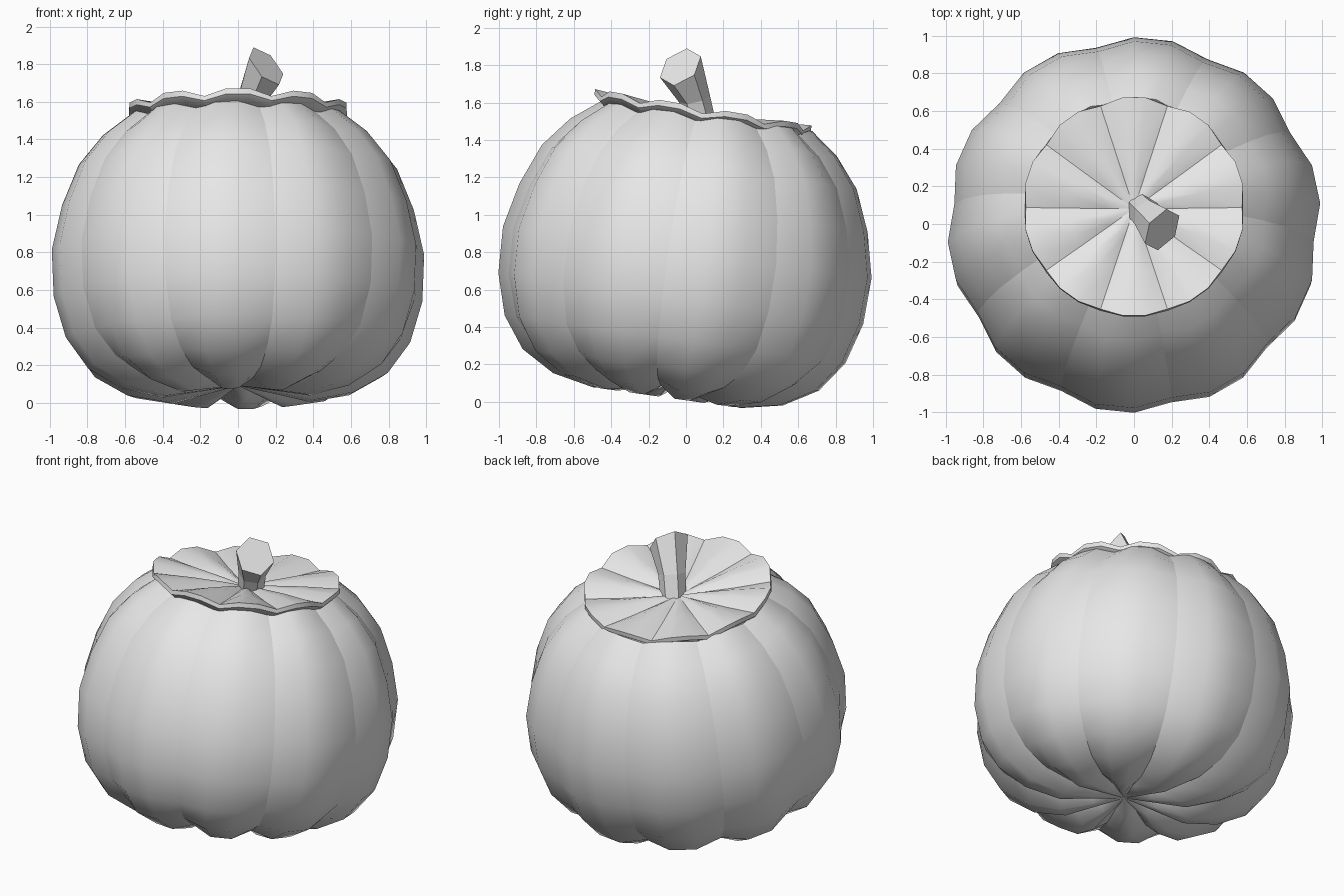
import bpy, bmesh, math
from mathutils import Vector, Matrix

cube = bpy.data.objects.get("Cube")
if cube:
    bpy.data.objects.remove(cube, do_unlink=True)

LOBES = 10
SIDES = LOBES * 3

grey = bpy.data.materials.new("plain grey")
grey.use_nodes = True
grey.diffuse_color = (0.8, 0.8, 0.8, 1)
grey.node_tree.nodes["Principled BSDF"].inputs["Base Color"].default_value = (0.8, 0.8, 0.8, 1)


def finish(bm, name, matrix):
    bmesh.ops.recalc_face_normals(bm, faces=bm.faces)
    bm.transform(matrix)
    mesh = bpy.data.meshes.new(name)
    bm.to_mesh(mesh)
    bm.free()
    mesh.materials.append(grey)
    obj = bpy.data.objects.new(name, mesh)
    bpy.context.collection.objects.link(obj)
    return obj


def bridge(bm, low, high, smooth=True):
    n = len(low)
    for i in range(n):
        j = (i + 1) % n
        bm.faces.new((low[i], low[j], high[j], high[i])).smooth = smooth


def lobed(name, profile, start, matrix, pole_ends, sharp_rings=()):
    """Revolve (radius, height, groove inset, groove drop) rows; every third column is a groove."""
    bm = bmesh.new()
    rings = []
    for r, z, inset, drop in profile:
        ring = []
        for i in range(SIDES):
            a = start + math.tau * i / SIDES
            groove = i % 3 == 0
            rad = r - inset if groove else r
            ring.append(bm.verts.new((rad * math.cos(a), rad * math.sin(a), z - drop * groove)))
        rings.append(ring)
    for low, high in zip(rings, rings[1:]):
        bridge(bm, low, high)
    for ring, height in pole_ends:
        pole = bm.verts.new((0, 0, height))
        edge = rings[ring]
        for i in range(SIDES):
            bm.faces.new((edge[i], edge[(i + 1) % SIDES], pole)).smooth = True
            if i % 3 == 0:
                bm.edges.get((edge[i], pole)).smooth = False
    # Hard shading along the grooves and rims
    for low, high in zip(rings, rings[1:]):
        for i in range(0, SIDES, 3):
            bm.edges.get((low[i], high[i])).smooth = False
    for k in sharp_rings:
        for i in range(SIDES):
            bm.edges.get((rings[k][i], rings[k][(i + 1) % SIDES])).smooth = False
    return finish(bm, name, matrix)


def tilted(y, z, degrees):
    return Matrix.Translation((0, y, z)) @ Matrix.Rotation(math.radians(-degrees), 4, "X")


# Squat ribbed body with an open top and a dimpled underside
body = [
    (0.20, -0.70, 0.01, -0.045), (0.40, -0.735, 0.015, -0.06), (0.62, -0.69, 0.03, -0.05),
    (0.80, -0.585, 0.05, -0.03), (0.92, -0.42, 0.045, 0), (0.985, -0.20, 0.035, 0),
    (0.995, 0.05, 0.035, 0), (0.94, 0.29, 0.035, 0), (0.85, 0.51, 0.035, 0.01),
    (0.72, 0.67, 0.03, 0.02), (0.57, 0.785, 0.02, 0.03), (0.50, 0.70, 0.01, 0.02),
]
lobed("body", body, math.radians(-6), tilted(0, 0.75, 8), [(0, -0.665)], [10])

# Scalloped lid, sunk towards its middle
lid = [(0.53, -0.06, 0, 0.02), (0.59, -0.01, 0.01, 0.03), (0.59, 0.02, 0.015, 0.035),
       (0.35, 0.00, 0, 0.035), (0.15, -0.025, 0, 0.02)]
lobed("lid", lid, 0, tilted(0.09, 1.555, 9.5), [(0, -0.06), (4, -0.05)], [1, 2])

# Bent six-sided stem flaring to a slanted cut
bm = bmesh.new()
sections = [
    ((0.03, 0.09, 1.45), (0, 0, 1), 0.08),
    ((0.075, 0.045, 1.62), (0.25, -0.2, 0.9), 0.085),
    ((0.15, -0.03, 1.79), (0.65, -0.45, 0.6), 0.125),
]
rings = []
for centre, direction, radius in sections:
    turn = Vector((0, 0, 1)).rotation_difference(Vector(direction))
    ring = []
    for i in range(6):
        a = math.tau * (i + 0.5) / 6
        offset = turn @ Vector((radius * math.cos(a), radius * math.sin(a), 0))
        ring.append(bm.verts.new(Vector(centre) + offset))
    rings.append(ring)
for low, high in zip(rings, rings[1:]):
    bridge(bm, low, high, smooth=False)
bm.faces.new(rings[0])
bm.faces.new(rings[-1])
finish(bm, "stem", Matrix.Identity(4))
